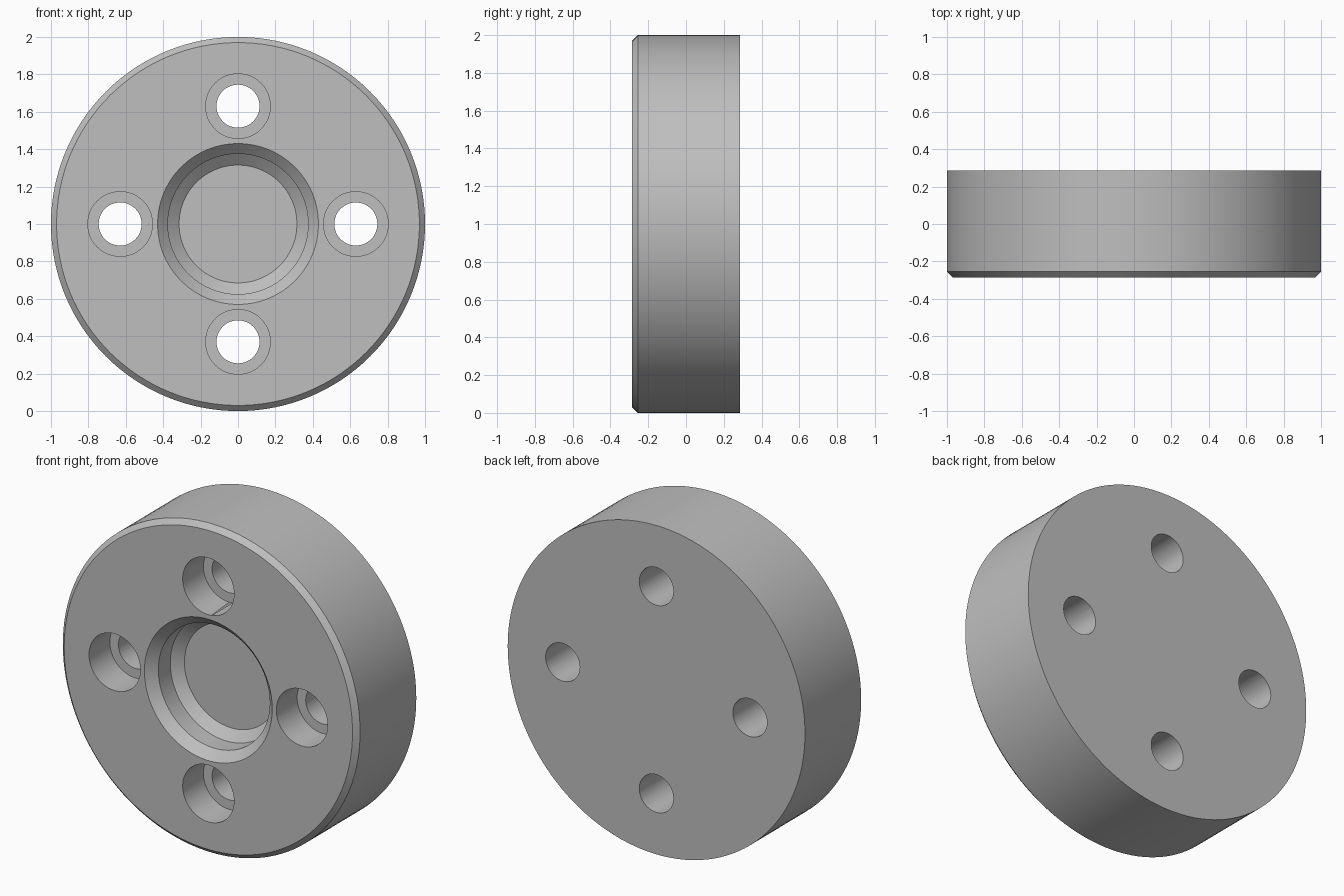
import bpy, bmesh, math
from mathutils import Matrix, Vector

cube = bpy.data.objects.get("Cube")
if cube:
    bpy.data.objects.remove(cube, do_unlink=True)

FRONT, BACK = -0.285, 0.285
CENTRE_Z = 1.0

# Single plain metal colour
metal = bpy.data.materials.new("grey_metal")
metal.use_nodes = True
grey = (0.52, 0.52, 0.52, 1)
metal.diffuse_color = grey
metal.node_tree.nodes["Principled BSDF"].inputs["Base Color"].default_value = grey


def lathe(name, profile, steps, x=0, z=CENTRE_Z):
    """Turn (radius, y) points about an axis along y; both ends lie on the axis."""
    bm = bmesh.new()
    verts = [bm.verts.new((r, y, 0)) for r, y in profile]
    edges = [bm.edges.new(pair) for pair in zip(verts, verts[1:])]
    bmesh.ops.spin(bm, geom=verts + edges, cent=(0, 0, 0), axis=(0, 1, 0),
                   angle=math.tau, steps=steps)
    bmesh.ops.remove_doubles(bm, verts=bm.verts, dist=0.0001)
    bmesh.ops.recalc_face_normals(bm, faces=bm.faces)
    bmesh.ops.translate(bm, verts=bm.verts, vec=(x, 0, z))
    mesh = bpy.data.meshes.new(name)
    bm.to_mesh(mesh)
    bm.free()
    mesh.materials.append(metal)
    obj = bpy.data.objects.new(name, mesh)
    bpy.context.collection.objects.link(obj)
    return obj


# Disc with a chamfered front rim and a stepped blind recess
disc = lathe("flange_disc", [
    (0, FRONT + 0.22), (0.315, FRONT + 0.22),
    (0.375, FRONT + 0.17), (0.375, FRONT + 0.055),
    (0.43, FRONT), (0.97, FRONT),
    (1, FRONT + 0.03), (1, BACK), (0, BACK)], 128)

# Four counterbored bolt holes
for i in range(4):
    a = i * math.pi / 2
    cutter = lathe(f"bolt_hole_cutter_{i + 1}", [
        (0, FRONT - 0.1), (0.173, FRONT - 0.1), (0.173, FRONT + 0.2),
        (0.115, FRONT + 0.2), (0.115, BACK + 0.1), (0, BACK + 0.1)], 48,
        0.63 * math.cos(a), CENTRE_Z + 0.63 * math.sin(a))
    cutter.hide_render = True
    cutter.hide_set(True)
    cut = disc.modifiers.new(f"bolt_hole_{i + 1}", 'BOOLEAN')
    cut.operation = 'DIFFERENCE'
    cut.solver = 'EXACT'
    cut.object = cutter

# Apply the cuts, then shade smooth with crisp edges
bpy.ops.object.select_all(action='DESELECT')
disc.select_set(True)
bpy.context.view_layer.objects.active = disc
for mod in list(disc.modifiers):
    target = mod.object
    bpy.ops.object.modifier_apply(modifier=mod.name)
    bpy.data.objects.remove(target, do_unlink=True)
bpy.ops.object.shade_smooth_by_angle(angle=math.radians(30))
